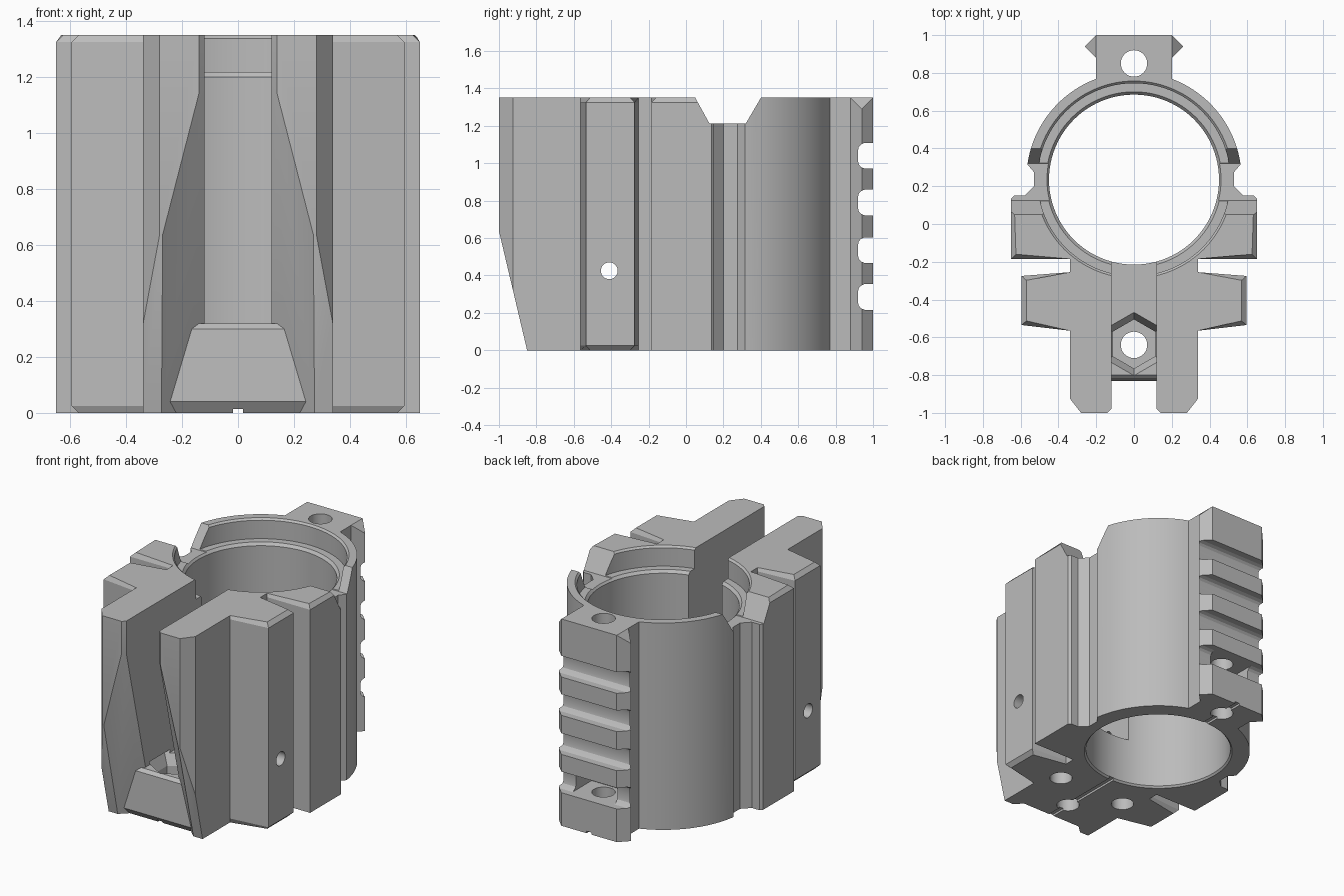
import bpy, bmesh, math

if "Cube" in bpy.data.objects:
    bpy.data.objects.remove(bpy.data.objects["Cube"])

grey = bpy.data.materials.new("light_grey")
grey.use_nodes = True
grey.diffuse_color = (0.5, 0.5, 0.5, 1)
grey.node_tree.nodes["Principled BSDF"].inputs["Base Color"].default_value = (0.5, 0.5, 0.5, 1)


def stack(name, loops, bevel_rule=None, bevel=0.025):
    """Closed solid skinned through matching 3D loops."""
    bm = bmesh.new()
    rings = [[bm.verts.new(p) for p in loop] for loop in loops]
    n = len(rings[0])
    for low, high in zip(rings, rings[1:]):
        for i in range(n):
            j = (i + 1) % n
            bm.faces.new((low[i], low[j], high[j], high[i]))
    bm.faces.new(rings[0])
    bm.faces.new(rings[-1])
    bmesh.ops.recalc_face_normals(bm, faces=bm.faces)
    if bevel_rule:
        picked = [e for e in bm.edges
                  if bevel_rule((e.verts[0].co + e.verts[1].co) / 2)]
        bmesh.ops.bevel(bm, geom=picked, offset=bevel, segments=1, affect='EDGES')
    mesh = bpy.data.meshes.new(name)
    bm.to_mesh(mesh)
    bm.free()
    mesh.materials.append(grey)
    ob = bpy.data.objects.new(name, mesh)
    bpy.context.collection.objects.link(ob)
    return ob


def prism(name, pts, lo, hi, axis='z', **kw):
    place = {'x': lambda a, b, t: (t, a, b),
             'y': lambda a, b, t: (a, t, b),
             'z': lambda a, b, t: (a, b, t)}[axis]
    return stack(name, [[place(a, b, t) for a, b in pts] for t in (lo, hi)], **kw)


def rect(a0, a1, b0, b1):
    return [(a0, b0), (a1, b0), (a1, b1), (a0, b1)]


def circle(cx, cy, r, n=32, turn=0.0):
    return [(cx + r * math.cos(turn + math.tau * i / n),
             cy + r * math.sin(turn + math.tau * i / n)) for i in range(n)]


def mirrored(half):
    return half + [(-x, y) for x, y in reversed(half) if x > 0]


def combine(target, tool, operation='DIFFERENCE'):
    mod = target.modifiers.new("combine", 'BOOLEAN')
    mod.operation, mod.solver, mod.object = operation, 'EXACT', tool
    bpy.context.view_layer.objects.active = target
    bpy.ops.object.modifier_apply(modifier=mod.name)
    bpy.data.objects.remove(tool)


H = 1.35
CY = 0.235   # ring centre

# Main outline: clamp arms, side lugs, grooves, ring and rail
R = 0.57
a0, a1 = math.asin(0.08 / R), math.acos(0.2 / R)
arc = [(R * math.cos(a0 + (a1 - a0) * i / 20),
        CY + R * math.sin(a0 + (a1 - a0) * i / 20)) for i in range(21)]
half = [(0, -1), (0.28, -1), (0.339, -0.925), (0.339, -0.565),
        (0.595, -0.535), (0.595, -0.275), (0.339, -0.255), (0.339, -0.185),
        (0.65, -0.185), (0.65, 0.135), (0.635, 0.15), (0.58, 0.15),
        (0.53, 0.2), (0.53, 0.275)] + arc + [
        (0.2, 0.88), (0.26, 0.94), (0.2, 1), (0, 1)]


def end_edges(c):
    if c.z > H - 0.001:
        return abs(c.x) > 0.4 and c.y < 0.1
    return c.z < 0.001 and abs(c.x) > 0.4 and c.y < -0.22


body = prism("clamp_body", mirrored(half), 0, H, bevel_rule=end_edges)

# Slot between the arms, with small lead-in chamfers
combine(body, prism("slot_cutter", mirrored(
    [(0, -1.1), (0.24, -1.1), (0.12, -0.98), (0.12, 0), (0, 0)]), -0.1, 1.5))


# Flared opening at the lower front of the arms
def flare(z):
    width = lambda y: -0.627 - 0.257 * z - 1.06 * y
    return [(0, -(0.627 + 0.257 * z) / 1.06, z),
            (width(-1.3), -1.3, z), (-width(-1.3), -1.3, z)]


combine(body, stack("flare_cutter", [flare(-0.1), flare(1.4)]))

# Sloping lower noses of the arms
combine(body, prism("nose_cutter", [(-0.826, -0.1), (-1.18, 1.4), (-1.5, 1.4), (-1.5, -0.1)],
                    -1, 1, 'x'))

# Bridge block closing the slot at the bottom
bridge = prism("bridge_block", [(-0.8, 0), (-0.83, 0.04), (-0.82, 0.3), (-0.8, 0.32),
                                (-0.1, 0.32), (-0.1, 0)], -0.25, 0.25, 'x')
combine(body, bridge, 'UNION')

# Stepped main bore
bore = [(0.47, -0.01), (0.45, 0.012), (0.45, 1.2), (0.465, 1.218),
        (0.51, 1.218), (0.51, 1.338), (0.535, 1.363)]
combine(body, stack("bore_cutter", [[(x, y, z) for x, y in circle(0, CY, r, 96)]
                                    for r, z in bore]))

# Notches across the top of the ring
combine(body, prism("notch_cutter", [(0.125, 1.213), (0.32, 1.213), (0.43, 1.4), (0.022, 1.4)],
                    -1, 1, 'x'))

# Tapered hexagon nut pocket and vertical screw holes
hexes = [[(x, y, z) for x, y in circle(0, -0.635, r, 6, math.pi / 2)]
         for r, z in ((0.13, 0.18), (0.13, 0.25), (0.178, 0.34))]
combine(body, stack("nut_pocket_cutter", hexes))
for x, y, top in ((0, -0.64, 0.3), (0, 0.85, 1.5), (0.25, -0.41, 0.5), (-0.25, -0.41, 0.5)):
    combine(body, prism("screw_hole_cutter", circle(x, y, 0.07), -0.1, top))

# Cross pin hole through the arms
combine(body, prism("pin_hole_cutter", circle(-0.41, 0.425, 0.045), -1, 1, 'x'))

# Rail cross slots with rounded floors
for z in (0.285, 0.535, 0.79, 1.04):
    side = [(1.1, 0.069), (0.955, 0.069), (0.935, 0.06), (0.924, 0.047), (0.92, 0.03)]
    pts = [(y, z + h) for y, h in side] + [(y, z - h) for y, h in reversed(side)]
    combine(body, prism("rail_slot_cutter", pts, -0.5, 0.5, 'x'))

# Deep pocket in the lowest rail slot
combine(body, prism("rail_pocket_cutter", rect(-0.15, 0.15, 0.216, 0.354), 0.76, 1.1, 'y'))

# Chamfered top corners of the rail
for s in (-1, 1):
    combine(body, prism("rail_corner_cutter", [(s * 0.17, 1.38), (s * 0.3, 1.38), (s * 0.3, 1.25)],
                        0.86, 1.1, 'y'))

# Fine centring groove underneath
combine(body, prism("groove_cutter", rect(-0.018, 0.018, -0.1, 0.014), -1.2, 1.2, 'y'))

# Smooth the curved walls, keep machined edges sharp
bpy.ops.object.select_all(action='DESELECT')
body.select_set(True)
bpy.context.view_layer.objects.active = body
bpy.ops.object.shade_smooth_by_angle(angle=math.radians(20))
